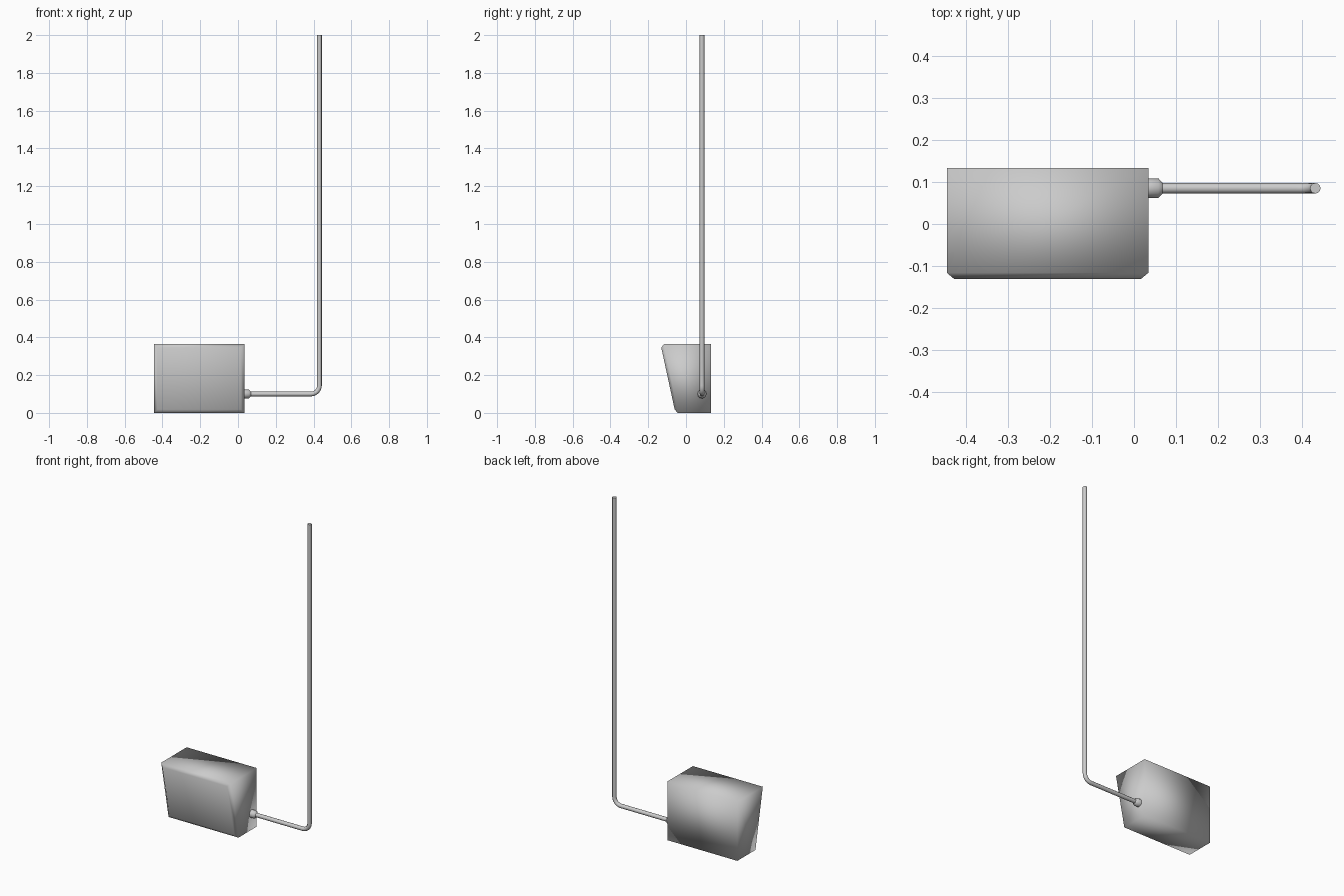
import bpy, bmesh
from math import sin, cos, pi

if "Cube" in bpy.data.objects:
    bpy.data.objects.remove(bpy.data.objects["Cube"])


def tube(name, pts, radii):
    """Round capped tube along a path of points, with a radius at each point."""
    cu = bpy.data.curves.new(name, 'CURVE')
    cu.dimensions = '3D'
    cu.bevel_depth = 1.0
    cu.bevel_resolution = 4
    cu.use_fill_caps = True
    sp = cu.splines.new('POLY')
    sp.points.add(len(pts) - 1)
    for p, co, r in zip(sp.points, pts, radii):
        p.co = (*co, 1)
        p.radius = r
    sp.use_smooth = True
    ob = bpy.data.objects.new(name, cu)
    bpy.context.collection.objects.link(ob)
    return ob


# Housing: three rectangular loops (back, front rim, chamfered front panel)
# each loop: x min, x max, (y, z) at bottom, (y, z) at top
loops = [(-0.445, 0.034, (0.133, 0.0), (0.133, 0.364)),
         (-0.445, 0.034, (-0.044, 0.0), (-0.116, 0.364)),
         (-0.427, 0.016, (-0.060, 0.018), (-0.131, 0.346))]
bm = bmesh.new()
rings = [[bm.verts.new(c) for c in ((x0, *b), (x1, *b), (x1, *t), (x0, *t))]
         for x0, x1, b, t in loops]
for a, b in zip(rings, rings[1:]):
    for i in range(4):
        j = (i + 1) % 4
        bm.faces.new((a[i], a[j], b[j], b[i]))
bm.faces.new(rings[0])
bm.faces.new(rings[-1])
bmesh.ops.recalc_face_normals(bm, faces=bm.faces)
for f in bm.faces:
    f.smooth = True
me = bpy.data.meshes.new("housing")
bm.to_mesh(me)
bm.free()
bpy.context.collection.objects.link(bpy.data.objects.new("housing", me))

# Pipe: horizontal run, rounded elbow, tall riser
Y, Z, X, R, BEND = 0.085, 0.10, 0.431, 0.0125, 0.045
path = [(0.06, Y, Z)]
for i in range(7):
    a = i / 6 * pi / 2
    path.append((X - BEND + BEND * sin(a), Y, Z + BEND - BEND * cos(a)))
path.append((X, Y, 2.0))
tube("pipe", path, [R] * len(path))

# Fitting: collar with a tapered end where the pipe meets the housing
tube("pipe_fitting", [(0.03, Y, Z), (0.058, Y, Z), (0.068, Y, Z)],
     [0.0235, 0.0235, R])
